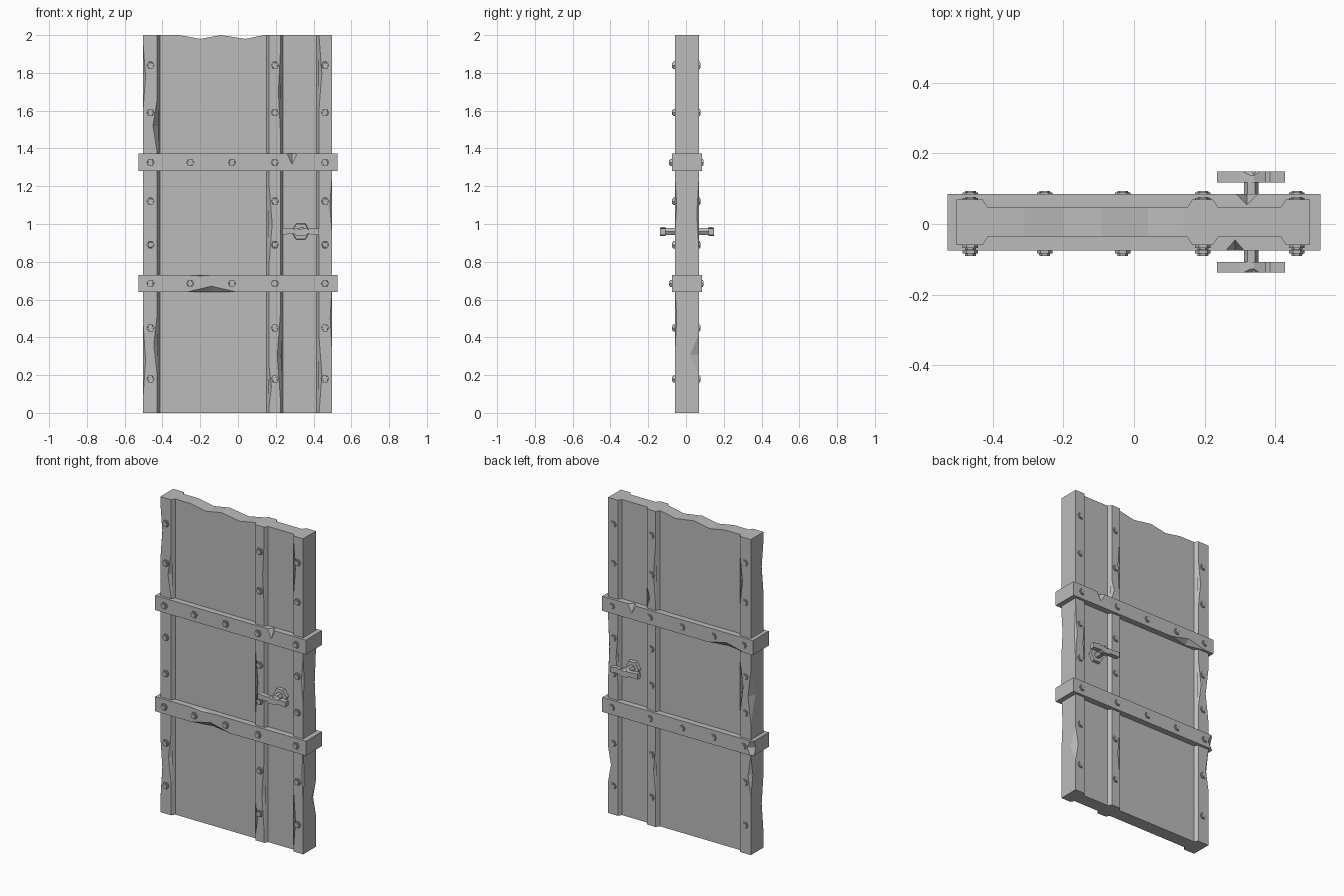
import bpy, bmesh, math
from mathutils import Vector

cube = bpy.data.objects.get("Cube")
if cube:
    bpy.data.objects.remove(cube)

grey = bpy.data.materials.new("stone grey")
grey.use_nodes = True
COLOR = (0.5, 0.5, 0.5, 1)
grey.diffuse_color = COLOR
grey.node_tree.nodes["Principled BSDF"].inputs["Base Color"].default_value = COLOR
CY = 0.005  # mid plane of the door


def finish(bm, name):
    bmesh.ops.recalc_face_normals(bm, faces=bm.faces)
    mesh = bpy.data.meshes.new(name)
    bm.to_mesh(mesh)
    bm.free()
    mesh.materials.append(grey)
    obj = bpy.data.objects.new(name, mesh)
    bpy.context.collection.objects.link(obj)
    return obj


def prism(name, points, offset):
    """Extrude a closed outline along an offset vector."""
    bm = bmesh.new()
    face = bm.faces.new([bm.verts.new(p) for p in points])
    out = bmesh.ops.extrude_face_region(bm, geom=[face])
    moved = [v for v in out["geom"] if isinstance(v, bmesh.types.BMVert)]
    bmesh.ops.translate(bm, verts=moved, vec=offset)
    return finish(bm, name)


def chip(obj, p, e, a, b):
    """Cut a wedge out of the edge at p: half length e, depths a and b into the two faces."""
    p, e, a, b = map(Vector, (p, e, a, b))
    pa, pb = p + a, p + b
    mid = (pa + pb) / 2
    corners = [p + e + (p + e - mid) * 0.2, p - e + (p - e - mid) * 0.2,
               pa + (pa - pb) * 0.4, pb + (pb - pa) * 0.4]
    bm = bmesh.new()
    vs = [bm.verts.new(c) for c in corners]
    for i in range(4):
        bm.faces.new(vs[:i] + vs[i + 1:])
    cutter = finish(bm, "chip_cutter")
    mod = obj.modifiers.new("chip", "BOOLEAN")
    mod.operation, mod.solver, mod.object = "DIFFERENCE", "EXACT", cutter
    bpy.context.view_layer.objects.active = obj
    bpy.ops.object.modifier_apply(modifier=mod.name)
    bpy.data.objects.remove(cutter)


# Recessed panels, the wide one with a worn top
PY = 0.042
top = [(0.16, 2), (0.14, 2), (0.04, 1.98), (-0.09, 2), (-0.2, 1.98), (-0.31, 2), (-0.42, 2)]
prism("wide_panel", [(x, CY - PY, z) for x, z in [(-0.42, 0), (0.16, 0)] + top], (0, 2 * PY, 0))
prism("narrow_panel", [(x, CY - PY, z) for x, z in [(0.22, 0), (0.42, 0), (0.42, 2), (0.22, 2)]],
      (0, 2 * PY, 0))

# Upright posts with sloped inner shoulders
HY = 0.064


def post(name, x0, x1, slope0, slope1):
    pts = [(x0 - slope0, -PY), (x0, -HY), (x1, -HY), (x1 + slope1, -PY),
           (x1 + slope1, PY), (x1, HY), (x0, HY), (x0 - slope0, PY)]
    if not slope0:
        pts = pts[1:-1]
    if not slope1:
        pts = [p for p in pts if p[0] < x1 or abs(p[1]) == HY]
    return prism(name, [(x, y + CY, 0) for x, y in pts], (0, 0, 2))


S = 0.014
posts = {"right_post": (-0.503, -0.428, 0, S), "middle_post": (0.165, 0.224, S, S),
         "left_post": (0.43, 0.498, S, 0)}
# Chips per post: side in x, side in y, height, half length, depth in x, depth in y
chips = {
    "right_post": [(1, -1, 0.36, 0.16, 0.018, 0.02), (1, -1, 1.52, 0.14, 0.022, 0.03),
                   (-1, -1, 0.28, 0.2, 0.014, 0.02), (-1, -1, 1.78, 0.18, 0.014, 0.02),
                   (-1, 1, 1.0, 0.17, 0.02, 0.045), (1, 1, 1.05, 0.16, 0.02, 0.03),
                   (1, 1, 1.72, 0.15, 0.016, 0.02), (-1, 1, 0.5, 0.13, 0.02, 0.02)],
    "middle_post": [(1, -1, 0.3, 0.22, 0.016, 0.02), (-1, -1, 0.14, 0.1, 0.012, 0.02),
                    (-1, -1, 1.0, 0.2, 0.016, 0.02), (1, -1, 1.7, 0.2, 0.01, 0.015),
                    (-1, 1, 0.36, 0.15, 0.014, 0.02), (-1, 1, 1.6, 0.2, 0.014, 0.02),
                    (1, 1, 1.44, 0.06, 0.018, 0.025)],
    "left_post": [(-1, -1, 0.2, 0.19, 0.014, 0.02), (-1, -1, 1.8, 0.18, 0.014, 0.02),
                  (1, -1, 0.5, 0.18, 0.01, 0.01), (1, -1, 1.1, 0.15, 0.012, 0.01),
                  (1, 1, 0.31, 0.11, 0.02, 0.046), (1, 1, 1.05, 0.2, 0.01, 0.012),
                  (-1, 1, 1.0, 0.15, 0.012, 0.02)],
}
for name, dims in posts.items():
    obj = post(name, *dims)
    for sx, sy, z, h, dx, dy in chips[name]:
        edge_x = dims[1] if sx > 0 else dims[0]
        chip(obj, (edge_x, CY + sy * HY, z), (0, 0, h), (-sx * dx, 0, 0), (0, -sy * dy, 0))

# Cross bands wrapped around the door
BY, BX, BZ = 0.08, 0.528, 0.046
BAND_Z = {"lower_band": 0.685, "upper_band": 1.326}
# Chips per band: x, side in y, side in z, half length, depth in y, depth in z
band_chips = {
    "lower_band": [(-0.14, -1, -1, 0.135, 0.03, 0.032), (-0.2, -1, 1, 0.08, 0.012, 0.006)],
    "upper_band": [(0.286, -1, 1, 0.026, 0.03, 0.056), (0.32, 1, 1, 0.03, 0.03, 0.055),
                   (-0.34, 1, -1, 0.13, 0.03, 0.03)],
}
for name, z in BAND_Z.items():
    obj = prism(name, [(x, CY - BY, z + s) for x, s in
                       [(-BX, -BZ), (BX, -BZ), (BX, BZ), (-BX, BZ)]], (0, 2 * BY, 0))
    for x, sy, sz, h, dy, dz in band_chips[name]:
        chip(obj, (x, CY + sy * BY, z + sz * BZ), (h, 0, 0), (0, -sy * dy, 0), (0, 0, -sz * dz))
    if name == "lower_band":
        chip(obj, (-BX, CY + BY, z), (0, 0, 0.08), (0.04, 0, 0), (0, -0.03, 0))


# Hexagonal bolt heads on both faces
def disc(name, x, y, z, radius, taper, depth, sy):
    pts = []
    bm = bmesh.new()
    for r, yy in ((radius, y), (taper, y + sy * depth)):
        pts.append([bm.verts.new((x + r * math.cos(i * math.pi / 3), yy, z + r * math.sin(i * math.pi / 3)))
                    for i in range(6)])
    low, high = pts
    bm.faces.new(low)
    bm.faces.new(high)
    for i in range(6):
        j = (i + 1) % 6
        bm.faces.new((low[i], low[j], high[j], high[i]))
    return finish(bm, name)


def bolt(x, z, half):
    for side, sy in (("front", -1), ("back", 1)):
        face = CY + sy * half
        reach = 0.015 if sy < 0 else 0.008
        disc(side + "_bolt", x, face - sy * 0.01, z, 0.022, 0.022, 0.01 + reach * 0.6, sy)
        disc(side + "_bolt_cap", x, face, z, 0.017, 0.015, reach, sy)


COLUMNS = (-0.463, 0.195, 0.461)
for x in COLUMNS:
    for z in (0.18, 0.45, 0.89, 1.12, 1.59, 1.84):
        bolt(x, z, HY)
for z in BAND_Z.values():
    for x in COLUMNS + (-0.253, -0.032):
        bolt(x, z, BY)

# Handles: rose, spindle and worn lever on each face
HX, HZ = 0.332, 0.96
lever = [(0.235, 0.945), (0.3, 0.947), (0.31, 0.937), (0.355, 0.937), (0.368, 0.947), (0.428, 0.942),
         (0.428, 0.975), (0.385, 0.98), (0.372, 0.972), (0.34, 0.984), (0.3, 0.974), (0.235, 0.98)]
for side, sy in (("front", -1), ("back", 1)):
    disc(side + "_handle_rose", HX, CY + sy * 0.038, HZ, 0.05, 0.046, 0.022, sy)
    disc(side + "_handle_spindle", HX, CY + sy * 0.05, HZ, 0.021, 0.021, 0.07, sy)
    obj = prism(side + "_handle_lever", [(x, CY + sy * 0.113, z) for x, z in lever], (0, sy * 0.03, 0))
    chip(obj, (0.33, CY + sy * 0.143, 0.981), (0.04, 0, 0), (0, -sy * 0.01, 0), (0, 0, -0.01))
